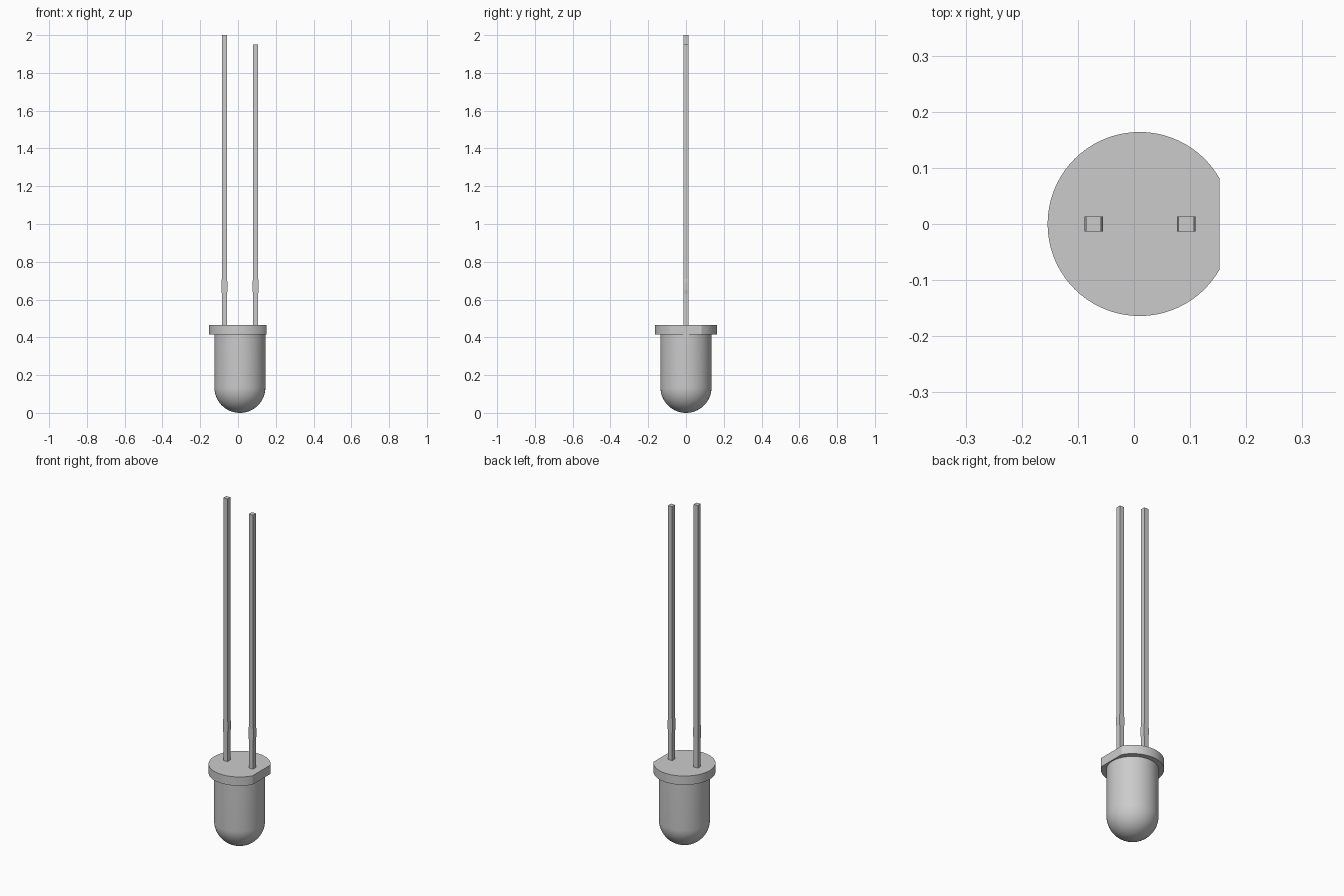
import bpy, bmesh, math

old = bpy.data.objects.get("Cube")
if old:
    bpy.data.objects.remove(old, do_unlink=True)

AXIS_X = 0.01        # axis of the round body
BODY_R = 0.135
FLANGE_R = 0.164
FLAT_X = 0.152       # cut side of the flange
FLANGE_Z = (0.414, 0.466)

grey = bpy.data.materials.new("plain grey")
grey.use_nodes = True
grey.diffuse_color = (0.6, 0.6, 0.6, 1)
grey.node_tree.nodes["Principled BSDF"].inputs["Base Color"].default_value = (0.6, 0.6, 0.6, 1)


def loft(name, rings):
    """Skin a stack of equal-length rings and cap both ends."""
    bm = bmesh.new()
    loops = [[bm.verts.new(p) for p in ring] for ring in rings]
    n = len(loops[0])
    for low, high in zip(loops, loops[1:]):
        for i in range(n):
            j = (i + 1) % n
            bm.faces.new((low[i], low[j], high[j], high[i]))
    bm.faces.new(loops[0][::-1])
    bm.faces.new(loops[-1])
    bmesh.ops.recalc_face_normals(bm, faces=bm.faces)
    mesh = bpy.data.meshes.new(name)
    bm.to_mesh(mesh)
    bm.free()
    mesh.materials.append(grey)
    obj = bpy.data.objects.new(name, mesh)
    bpy.context.collection.objects.link(obj)
    return obj


def smooth(obj):
    bpy.ops.object.select_all(action='DESELECT')
    obj.select_set(True)
    bpy.context.view_layer.objects.active = obj
    bpy.ops.object.shade_smooth_by_angle(angle=math.radians(30))


def circle(r, z, count=64):
    angles = [math.tau * i / count for i in range(count)]
    return [(AXIS_X + r * math.cos(a), r * math.sin(a), z) for a in angles]


# Rounded lens: hemisphere below a straight barrel
steps = [math.pi / 2 * k / 20 for k in range(21)]
lens = [circle(BODY_R * max(math.sin(a), 0.01), BODY_R * (1 - math.cos(a))) for a in steps]
lens.append(circle(BODY_R, FLANGE_Z[0] + 0.01))
smooth(loft("lens_body", lens))

# Flange: disc with one flat side
start = math.acos((FLAT_X - AXIS_X) / FLANGE_R)
arc = [start + (math.tau - 2 * start) * i / 60 for i in range(61)]
smooth(loft("flange", [[(AXIS_X + FLANGE_R * math.cos(a), FLANGE_R * math.sin(a), z)
                        for a in arc] for z in FLANGE_Z]))


# Square leads with a slight swelling near the base
def lead(name, x, top, half=0.0135, swell=0.003):
    sections = [(FLANGE_Z[1] - 0.01, 0), (0.63, 0), (0.65, swell),
                (0.69, swell), (0.71, 0), (top, 0)]
    loft(name, [[(x + sx * (half + s), sy * half, z)
                 for sx, sy in ((-1, -1), (1, -1), (1, 1), (-1, 1))]
                for z, s in sections])


lead("long_lead", -0.072, 2.0)
lead("short_lead", 0.093, 1.95)
